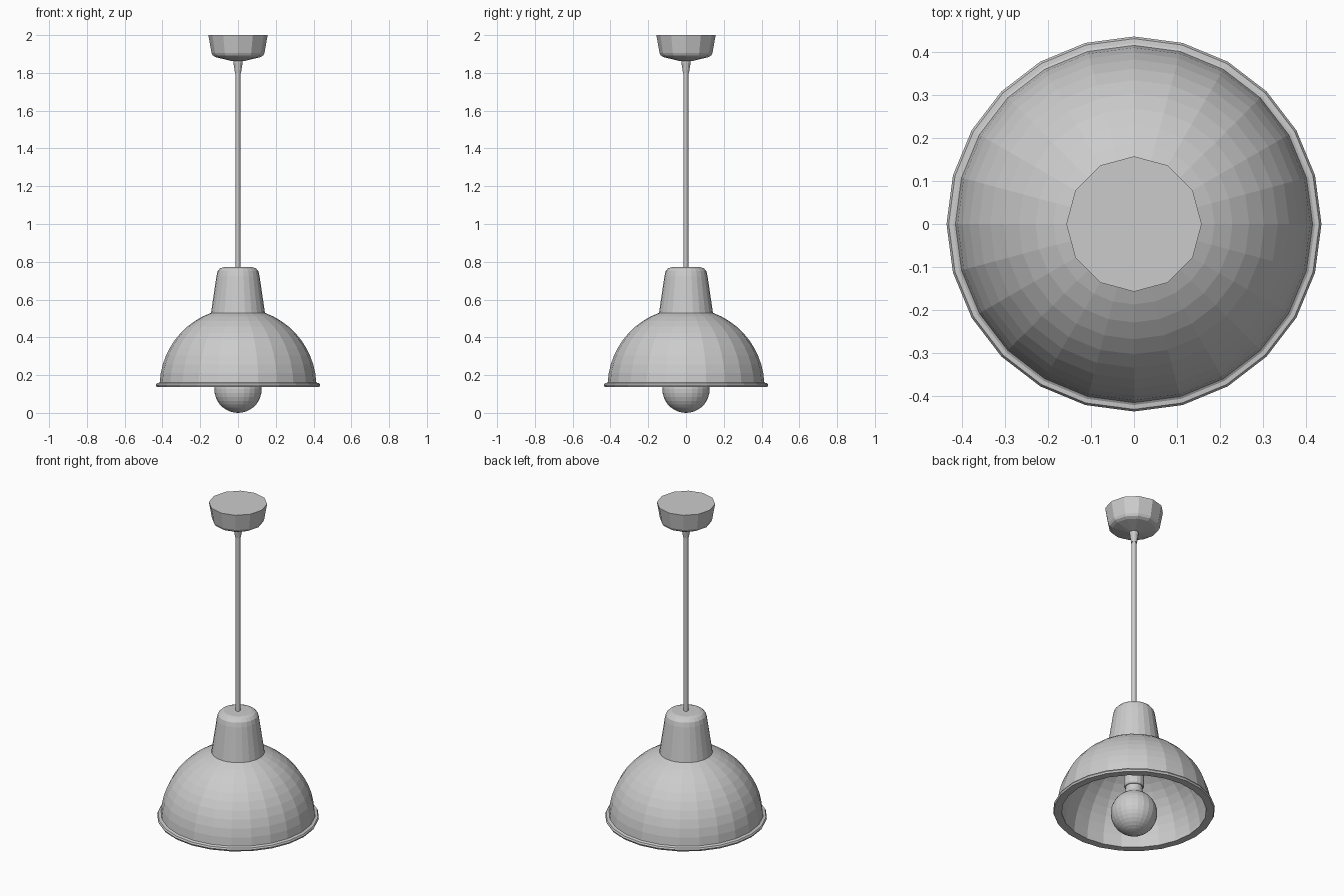
import bpy, bmesh
from math import sin, cos, pi, radians

if "Cube" in bpy.data.objects:
    bpy.data.objects.remove(bpy.data.objects["Cube"])


def lathe(name, profile, sides):
    """Revolve (radius, z) points around the z axis; zero radius makes a pole."""
    bm = bmesh.new()
    rings = []
    for r, z in profile:
        if r < 1e-5:
            rings.append([bm.verts.new((0, 0, z))] * sides)
        else:
            rings.append([bm.verts.new((r * cos(2 * pi * i / sides),
                                        r * sin(2 * pi * i / sides), z))
                          for i in range(sides)])
    for a, b in zip(rings, rings[1:]):
        for i in range(sides):
            j = (i + 1) % sides
            corners = list(dict.fromkeys((a[i], a[j], b[j], b[i])))
            if len(corners) > 2:
                bm.faces.new(corners)
    bmesh.ops.recalc_face_normals(bm, faces=bm.faces)
    mesh = bpy.data.meshes.new(name)
    bm.to_mesh(mesh)
    bm.free()
    obj = bpy.data.objects.new(name, mesh)
    bpy.context.collection.objects.link(obj)
    return obj


def arc(radius, centre_z, start, end, steps):
    """Points on a circle centred on the axis, angles in degrees above horizontal."""
    angles = [radians(start + (end - start) * i / steps) for i in range(steps + 1)]
    return [(radius * cos(a), centre_z + radius * sin(a)) for a in angles]


# Ceiling canopy
lathe("ceiling_canopy", [(0, 2), (0.157, 2), (0.14, 1.905), (0.133, 1.892),
                         (0.117, 1.883), (0.03, 1.862), (0, 1.862)], 12)

# Tapered cord grip and hanging cord
lathe("cord_grip", [(0, 1.87), (0.025, 1.87), (0.024, 1.853),
                    (0.016, 1.80), (0, 1.80)], 12)
lathe("cord", [(0, 1.81), (0.0125, 1.81), (0.0125, 0.76), (0, 0.76)], 12)

# Domed shade: outer surface, rolled rim and inner surface
outer = arc(0.415, 0.14, 70, 3, 10)
rim = [(0.42, 0.158), (0.43, 0.157), (0.435, 0.148), (0.43, 0.138), (0.388, 0.138)]
inner = arc(0.39, 0.14, 3, 71, 10)
shade = outer + rim + inner
lathe("dome_shade", shade + shade[:1], 24)

# Hollow cap on top of the shade
lathe("shade_cap", [(0, 0.773), (0.075, 0.772), (0.095, 0.765), (0.108, 0.75),
                    (0.114, 0.725), (0.143, 0.528), (0.127, 0.508),
                    (0.099, 0.725), (0.08, 0.752), (0, 0.752)], 24)

# Lamp holder inside the shade
lathe("bulb_socket", [(0, 0.76), (0.055, 0.76), (0.055, 0.295),
                      (0.05, 0.285), (0, 0.285)], 16)

# Round bulb with neck
lathe("bulb", [(0, 0)] + arc(0.125, 0.125, -80, 62, 14)
      + [(0.049, 0.25), (0.045, 0.27), (0.045, 0.30), (0, 0.30)], 24)
